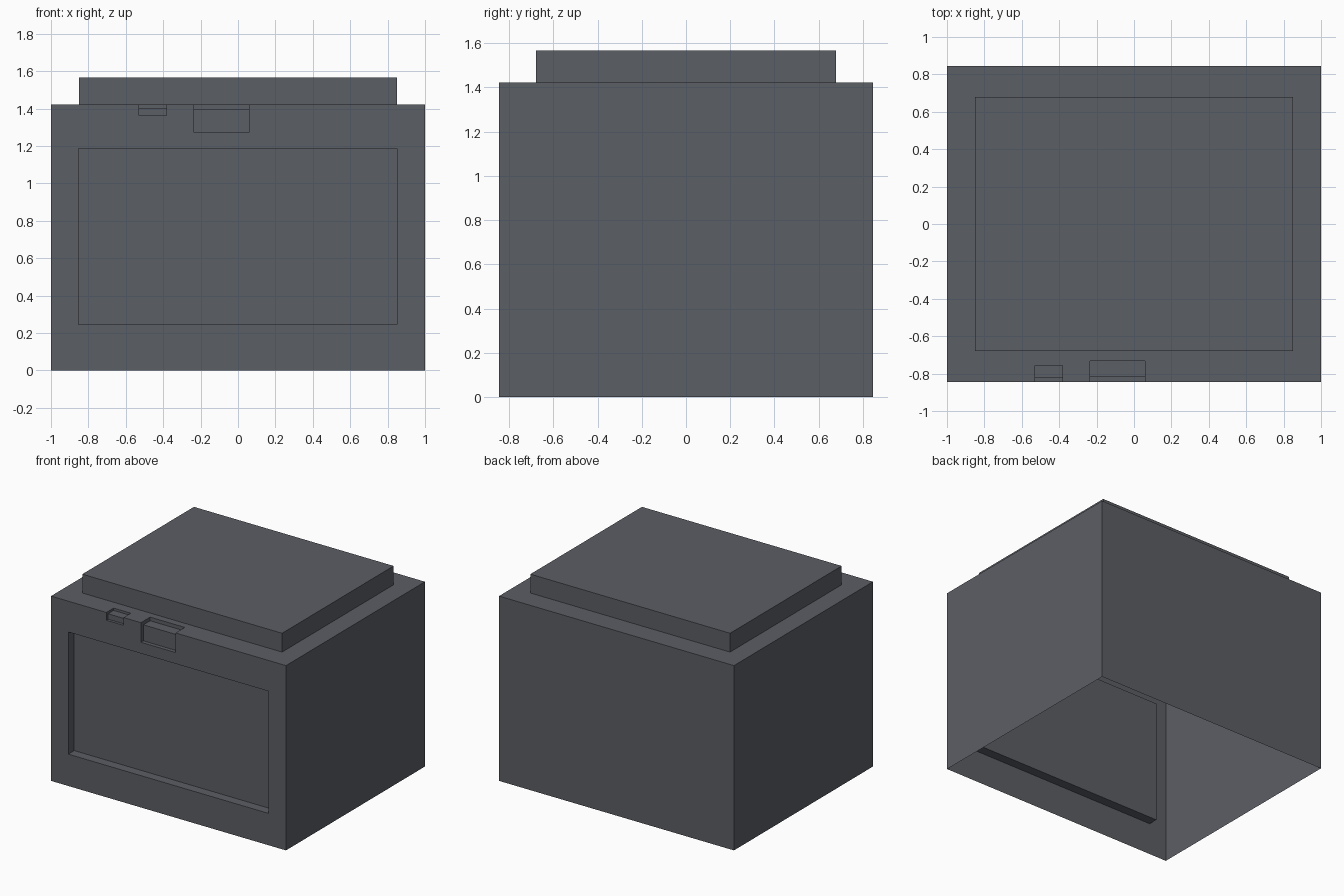
import bpy, bmesh
from mathutils import Vector

if "Cube" in bpy.data.objects:
    bpy.data.objects.remove(bpy.data.objects["Cube"])

W, D, H = 1.0, 0.845, 1.422        # half width, half depth, body height
LID_W, LID_D, TOP = 0.85, 0.678, 1.567

grey = bpy.data.materials.new("slate grey")
grey.diffuse_color = (0.105, 0.112, 0.128, 1)
grey.use_nodes = True
grey.node_tree.nodes["Principled BSDF"].inputs["Base Color"].default_value = grey.diffuse_color


def make_object(name, bm):
    bmesh.ops.recalc_face_normals(bm, faces=bm.faces)
    mesh = bpy.data.meshes.new(name)
    bm.to_mesh(mesh)
    bm.free()
    mesh.materials.append(grey)
    obj = bpy.data.objects.new(name, mesh)
    bpy.context.collection.objects.link(obj)
    return obj


def prism(name, x0, x1, profile):
    """Extrude a (y, z) profile along x."""
    bm = bmesh.new()
    face = bm.faces.new([bm.verts.new((x0, y, z)) for y, z in profile])
    ext = bmesh.ops.extrude_face_region(bm, geom=[face])
    verts = [v for v in ext["geom"] if isinstance(v, bmesh.types.BMVert)]
    bmesh.ops.translate(bm, verts=verts, vec=(x1 - x0, 0, 0))
    return make_object(name, bm)


# Body: box whose top is inset and raised into a lid
bm = bmesh.new()
bmesh.ops.create_cube(bm, size=2)
for v in bm.verts:
    v.co = Vector((v.co.x * W, v.co.y * D, H if v.co.z > 0 else 0))
top = max(bm.faces, key=lambda f: f.calc_center_median().z)
bmesh.ops.inset_region(bm, faces=[top], thickness=0.1)
for v in top.verts:
    v.co.x = LID_W if v.co.x > 0 else -LID_W
    v.co.y = LID_D if v.co.y > 0 else -LID_D
lid = bmesh.ops.extrude_face_region(bm, geom=[top])
bmesh.ops.delete(bm, geom=[top], context='FACES')
for v in lid["geom"]:
    if isinstance(v, bmesh.types.BMVert):
        v.co.z = TOP
body = make_object("cabinet_body", bm)

# Cutters: front panel recess and two L-shaped notches on the top front edge
F, Z = -D - 0.2, H + 0.1


def notch(name, x0, x1, y_face, y_back, z_low, z_step):
    return prism(name, x0, x1, [(F, z_low), (y_face, z_low), (y_face, z_step),
                                (y_back, z_step), (y_back, Z), (F, Z)])


y_panel = -D + 0.072
cutters = [
    prism("panel_cutter", -0.853, 0.851,
          [(F, 0.245), (y_panel, 0.245), (y_panel, 1.185), (F, 1.185)]),
    notch("small_notch_cutter", -0.529, -0.383, -0.824, -0.757, 1.362, 1.404),
    notch("large_notch_cutter", -0.235, 0.060, -0.815, -0.733, 1.271, 1.394),
]
bpy.context.view_layer.objects.active = body
for c in cutters:
    c.hide_render = True
    mod = body.modifiers.new(c.name, 'BOOLEAN')
    mod.operation, mod.solver, mod.object = 'DIFFERENCE', 'EXACT', c
    bpy.ops.object.modifier_apply(modifier=mod.name)
    bpy.data.objects.remove(c)

# Open underside: the body is a thin shell
bm = bmesh.new()
bm.from_mesh(body.data)
under = [f for f in bm.faces if all(abs(v.co.z) < 1e-4 for v in f.verts)]
bmesh.ops.delete(bm, geom=under, context='FACES')
bm.to_mesh(body.data)
bm.free()
